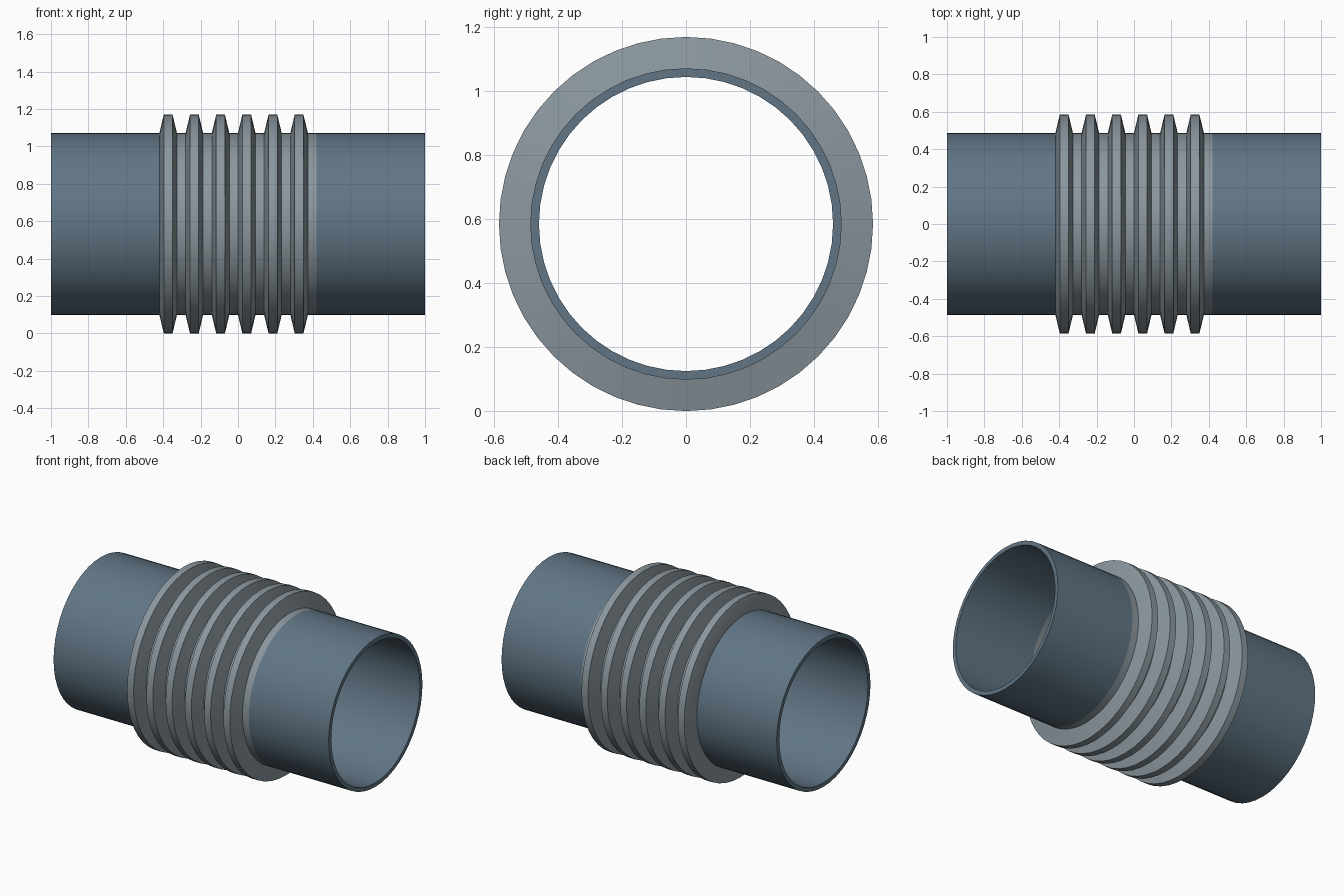
import bpy, bmesh
from math import sin, cos, pi, radians

if "Cube" in bpy.data.objects:
    bpy.data.objects.remove(bpy.data.objects["Cube"])

AXIS_Z = 0.585      # height of the pipe axis
SIDES = 48
R_IN, R_OUT, R_RIDGE = 0.46, 0.487, 0.585
HALF = 0.42         # half length of the bellows
RIDGES = 6


def material(name, rgb):
    m = bpy.data.materials.new(name)
    m.diffuse_color = (*rgb, 1)
    m.use_nodes = True
    m.node_tree.nodes["Principled BSDF"].inputs["Base Color"].default_value = m.diffuse_color
    return m


def lathe_x(name, profile, mat):
    """Revolve a closed (x, radius) outline around the x axis."""
    bm = bmesh.new()
    rings = [[bm.verts.new((x, r * sin(2 * pi * i / SIDES), r * cos(2 * pi * i / SIDES)))
              for i in range(SIDES)] for x, r in profile]
    for a, b in zip(rings, rings[1:] + rings[:1]):
        for i in range(SIDES):
            j = (i + 1) % SIDES
            bm.faces.new((a[i], a[j], b[j], b[i]))
    bmesh.ops.recalc_face_normals(bm, faces=bm.faces)
    mesh = bpy.data.meshes.new(name)
    bm.to_mesh(mesh)
    bm.free()
    mesh.materials.append(mat)
    ob = bpy.data.objects.new(name, mesh)
    ob.location.z = AXIS_Z
    bpy.context.collection.objects.link(ob)
    bpy.ops.object.select_all(action='DESELECT')
    ob.select_set(True)
    bpy.context.view_layer.objects.active = ob
    bpy.ops.object.shade_smooth_by_angle(angle=radians(30))
    return ob


pipe_mat = material("pipe_steel", (0.12, 0.18, 0.235))
bellows_mat = material("bellows_steel", (0.26, 0.31, 0.345))

# Straight pipe ends
for name, s in (("left_pipe", -1), ("right_pipe", 1)):
    lathe_x(name, [(s * HALF, R_IN), (s, R_IN), (s, R_OUT), (s * HALF, R_OUT)], pipe_mat)

# Corrugated bellows: repeated trapezoid ridges with a thin wall
pitch = 2 * HALF / RIDGES
outer = []
for k in range(RIDGES):
    x = -HALF + k * pitch
    outer += [(x, R_OUT), (x + pitch / 6, R_RIDGE),
              (x + pitch / 2, R_RIDGE), (x + pitch * 2 / 3, R_OUT)]
outer.append((HALF, R_OUT))
inner = [(x, r - (R_OUT - R_IN)) for x, r in reversed(outer)]
lathe_x("bellows", outer + inner, bellows_mat)
